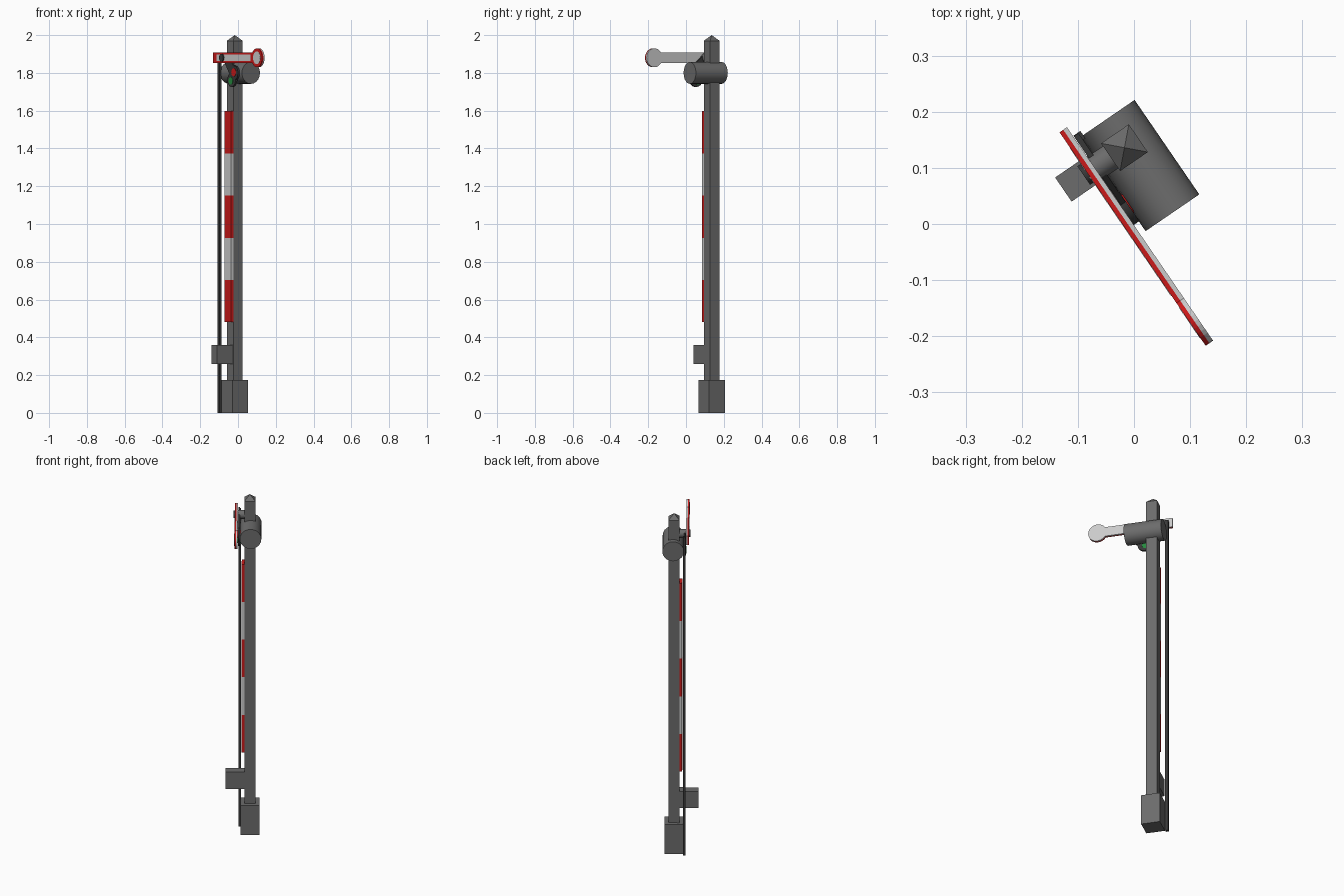
import bpy, bmesh, math
from mathutils import Matrix, Vector

if "Cube" in bpy.data.objects:
    bpy.data.objects.remove(bpy.data.objects["Cube"])

# Whole signal is turned about its post: local x runs along the arm, local -y is its face
PLACE = Matrix.Translation((-0.017, 0.136, 0)) @ Matrix.Rotation(math.radians(-55.6), 4, 'Z')


def material(name, col):
    m = bpy.data.materials.new(name)
    m.diffuse_color = (*col, 1)
    m.use_nodes = True
    m.node_tree.nodes["Principled BSDF"].inputs["Base Color"].default_value = m.diffuse_color
    return m


RED = material("red_paint", (0.6, 0.01, 0.01))
WHITE = material("white_paint", (0.62, 0.62, 0.6))
DARK = material("dark_iron", (0.04, 0.04, 0.04))
GREEN = material("green_glass", (0.02, 0.25, 0.05))
GREY = material("grey_paint", (0.15, 0.15, 0.15))


def finish(name, bm, mat, smooth=False):
    bmesh.ops.recalc_face_normals(bm, faces=bm.faces)
    bm.transform(PLACE)
    me = bpy.data.meshes.new(name)
    bm.to_mesh(me)
    bm.free()
    ob = bpy.data.objects.new(name, me)
    bpy.context.collection.objects.link(ob)
    me.materials.append(mat)
    if smooth:
        bpy.context.view_layer.objects.active = ob
        ob.select_set(True)
        bpy.ops.object.shade_smooth_by_angle(angle=math.radians(30))
        ob.select_set(False)
    return ob


def box(name, x0, x1, y0, y1, z0, z1, mat=GREY):
    bm = bmesh.new()
    m = Matrix.Translation(((x0 + x1) / 2, (y0 + y1) / 2, (z0 + z1) / 2))
    bmesh.ops.create_cube(bm, size=1, matrix=m @ Matrix.Diagonal((x1 - x0, y1 - y0, z1 - z0, 1)))
    return finish(name, bm, mat)


def plate(name, outline, y0, y1, mat):
    """Extrude an x-z outline between two depths."""
    bm = bmesh.new()
    f = bm.faces.new([bm.verts.new((x, y0, z)) for x, z in outline])
    ext = bmesh.ops.extrude_face_region(bm, geom=[f])['geom']
    bmesh.ops.translate(bm, vec=(0, y1 - y0, 0), verts=[v for v in ext if isinstance(v, bmesh.types.BMVert)])
    return finish(name, bm, mat)


def cylinder(name, centre, r, length, axis, mat=GREY, n=16):
    bm = bmesh.new()
    rot = Vector((0, 0, 1)).rotation_difference(Vector(axis)).to_matrix().to_4x4()
    bmesh.ops.create_cone(bm, cap_ends=True, segments=n, radius1=r, radius2=r, depth=length,
                          matrix=Matrix.Translation(centre) @ rot)
    return finish(name, bm, mat, True)


def paddle(x0, cx, cz, r, h, n=24):
    """Bar of half height h ending in a disc of radius r."""
    a = math.asin(h / r)
    arc = [(cx - r * math.cos(t), cz - r * math.sin(t))
           for t in [a + (2 * math.pi - 2 * a) * i / n for i in range(n + 1)]]
    return [(x0, cz + h), (x0, cz - h)] + arc


# Post with pyramid cap, footing and mechanism box
box("post", -0.03, 0.03, -0.03, 0.03, 0, 1.97)
bm = bmesh.new()
bmesh.ops.create_cone(bm, cap_ends=True, segments=4, radius1=0.03 * math.sqrt(2), radius2=0, depth=0.03,
                      matrix=Matrix.Translation((0, 0, 1.985)) @ Matrix.Rotation(math.pi / 4, 4, 'Z'))
finish("post_cap", bm, GREY)
box("footing", -0.051, 0.051, -0.051, 0.051, 0, 0.175)
box("mechanism_box", -0.026, 0.026, -0.132, -0.028, 0.26, 0.36)

# Red and white board on the post face
for i in range(5):
    box("post_stripe", -0.031, 0.031, -0.044, -0.029, 0.48 + 0.2235 * i, 0.48 + 0.2235 * (i + 1),
        WHITE if i % 2 else RED)

# Lamp housing across the post
cylinder("lamp_housing", (0.042, 0.005, 1.80), 0.058, 0.204, (1, 0, 0), GREY, 20)

# Arm: white back, red front, white inset
plate("arm_back", paddle(-0.088, 0.323, 1.88, 0.05, 0.027), -0.072, -0.064, WHITE)
plate("arm_front", paddle(-0.088, 0.323, 1.88, 0.05, 0.027), -0.080, -0.072, RED)
plate("arm_inset_disc", paddle(0.29, 0.323, 1.88, 0.034, 0.01), -0.081, -0.0795, WHITE)
box("arm_inset_bar", -0.055, 0.265, -0.081, -0.0795, 1.862, 1.898, WHITE)

# Axle and bolt
cylinder("arm_axle", (0, -0.045, 1.88), 0.024, 0.05, (0, 1, 0))
cylinder("axle_bolt", (0, -0.075, 1.88), 0.02, 0.026, (0, 1, 0), DARK)

# Lever and lens holders
plate("lens_lever", [(-0.068, 1.892), (-0.068, 1.866), (-0.01, 1.862), (0.045, 1.79), (0.10, 1.82),
                     (0.02, 1.892)], -0.063, -0.053, DARK)
for name, x, z, mat in (("red", 0.085, 1.80, RED), ("green", 0.062, 1.763, GREEN)):
    cylinder(name + "_lens_holder", (x, -0.058, z), 0.038, 0.012, (0, 1, 0), DARK)
cylinder("red_lens", (0.085, -0.058, 1.803), 0.022, 0.016, (0, 1, 0), RED)
cylinder("green_lens", (0.056, -0.058, 1.758), 0.02, 0.015, (0, 1, 0), GREEN)

# Pull rod
box("pull_rod", -0.069, -0.053, -0.063, -0.048, 0, 1.885, DARK)
